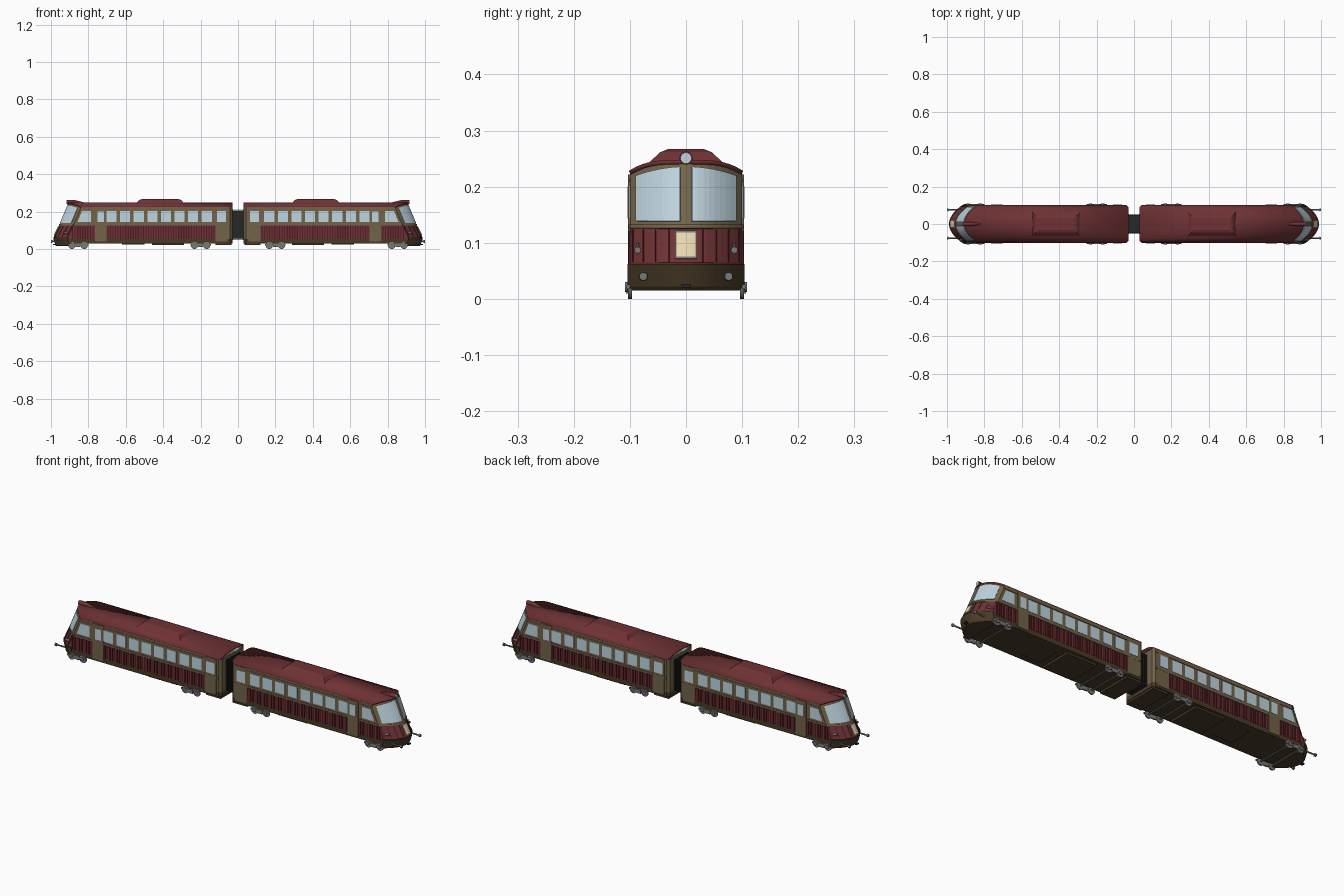
import bpy, bmesh
from mathutils import Matrix, Vector

cube = bpy.data.objects.get("Cube")
if cube:
    bpy.data.objects.remove(cube)


def material(name, r, g, b):
    m = bpy.data.materials.new(name)
    m.use_nodes = True
    m.diffuse_color = (r, g, b, 1)
    m.node_tree.nodes["Principled BSDF"].inputs["Base Color"].default_value = (r, g, b, 1)
    return m


maroon = material("maroon", 0.16, 0.032, 0.035)
dark_red = material("dark red", 0.075, 0.012, 0.015)
brown = material("olive brown", 0.17, 0.125, 0.066)
dark_brown = material("dark brown", 0.065, 0.043, 0.02)
glass = material("pale blue glass", 0.52, 0.66, 0.74)
cream = material("cream", 0.8, 0.67, 0.42)
grey = material("grey metal", 0.19, 0.19, 0.19)
black = material("black rubber", 0.02, 0.02, 0.022)

HALF = 0.1
REAR = 0.03
BULGE = 0.075
STEPS = 16
TS = [-1 + 2 * i / STEPS for i in range(STEPS + 1)]


def roof_z(t):
    return 0.246 - 0.02 * abs(t) ** 3.5


def nose_x(t, z):
    """Front surface: raked in profile, bowed in plan."""
    if z < 0.065:
        x = 0.97 + (z - 0.015) * 0.3
    elif z < 0.125:
        x = 0.985 - (z - 0.065) * 0.5
    else:
        x = 0.955 - (z - 0.125) * 0.42
    return x - BULGE * t * t


def finish(name, bm, mats, both_sides=False, both_cars=True, thick=0, smooth=False):
    me = bpy.data.meshes.new(name)
    if not thick:
        bmesh.ops.recalc_face_normals(bm, faces=bm.faces)
    bm.to_mesh(me)
    bm.free()
    for m in mats:
        me.materials.append(m)
    ob = bpy.data.objects.new(name, me)
    bpy.context.collection.objects.link(ob)
    if thick:
        mod = ob.modifiers.new("thickness", "SOLIDIFY")
        mod.thickness = thick
        mod.offset = -1
    if both_cars or both_sides:
        mod = ob.modifiers.new("mirror", "MIRROR")
        mod.use_axis = (both_cars, both_sides, False)
        mod.use_mirror_merge = False
    if smooth:
        bpy.ops.object.select_all(action="DESELECT")
        ob.select_set(True)
        bpy.context.view_layer.objects.active = ob
        bpy.ops.object.shade_smooth_by_angle()
    return ob


def prism(bm, pts, y0, y1):
    """Extrude an x-z outline between two y positions."""
    a = [bm.verts.new((x, y0, z)) for x, z in pts]
    b = [bm.verts.new((x, y1, z)) for x, z in pts]
    bm.faces.new(a)
    bm.faces.new(b[::-1])
    for i in range(len(pts)):
        j = (i + 1) % len(pts)
        bm.faces.new((a[i], b[i], b[j], a[j]))


def box(bm, x0, x1, y0, y1, z0, z1):
    prism(bm, [(x0, z0), (x1, z0), (x1, z1), (x0, z1)], y0, y1)


def rod(bm, start, end, r1, r2=None, sides=14):
    a, b = Vector(start), Vector(end)
    rot = (b - a).to_track_quat("Z", "Y").to_matrix().to_4x4()
    bmesh.ops.create_cone(bm, cap_ends=True, segments=sides, radius1=r1,
                          radius2=r1 if r2 is None else r2, depth=(b - a).length,
                          matrix=Matrix.Translation((a + b) / 2) @ rot)


def loft(bm, levels, tail, half):
    """Closed shell: tail outline points, then the bowed nose, per level."""
    rings = []
    for lv in levels:
        ring = [(x, -y, lv(1)) for x, y in tail]
        ring += [(nose_x(t, lv(t)), half * t, lv(t)) for t in TS]
        ring += [(x, y, lv(1)) for x, y in reversed(tail)]
        rings.append([bm.verts.new(p) for p in ring])
    n = len(rings[0])
    for lo, hi in zip(rings, rings[1:]):
        for i in range(n):
            j = (i + 1) % n
            bm.faces.new((lo[i], lo[j], hi[j], hi[i]))
    bm.faces.new(rings[0][::-1])
    return rings


def flat(z):
    return lambda t: z


def nose_patch(bm, t0, t1, low, high, off, steps=8):
    """Sheet following the nose between two heights."""
    cols = []
    for i in range(steps + 1):
        t = t0 + (t1 - t0) * i / steps
        cols.append([bm.verts.new((nose_x(t, z) + off, HALF * t, z)) for z in (low(t), high(t))])
    for a, b in zip(cols, cols[1:]):
        bm.faces.new((a[0], b[0], b[1], a[1]))


# Body shell, banded by height
bm = bmesh.new()
levels = [flat(z) for z in (0.03, 0.053, 0.065, 0.125, 0.215)] + [roof_z]
loft(bm, levels, [(REAR, 0.088), (REAR + 0.012, HALF), (0.12, HALF)], HALF)
for f in bm.faces:
    c = f.calc_center_median()
    if c.z < 0.053:
        f.material_index = 2
    elif c.z < 0.125 and c.x > 0.12:
        f.material_index = 1
finish("body", bm, [brown, maroon, dark_brown])

# Roof sheet with overhanging brow
bm = bmesh.new()
rows = []
for t in TS:
    z = roof_z(t) + 0.002
    end = REAR + (0.012 if abs(t) == 1 else 0)
    rows.append([bm.verts.new((x, t * 0.102, z)) for x in (end, nose_x(t, z) + 0.005)])
for a, b in zip(rows, rows[1:]):
    bm.faces.new((a[0], a[1], b[1], b[0]))
finish("roof", bm, [maroon], thick=0.008, smooth=True)

# Raised roof housing
bm = bmesh.new()
lower = [bm.verts.new((x, y, 0.242)) for x, y in ((0.285, -0.067), (0.547, -0.067), (0.547, 0.067), (0.285, 0.067))]
upper = [bm.verts.new((x, y, 0.267)) for x, y in ((0.31, -0.04), (0.522, -0.04), (0.522, 0.04), (0.31, 0.04))]
bm.faces.new(upper)
for i in range(4):
    j = (i + 1) % 4
    bm.faces.new((lower[i], lower[j], upper[j], upper[i]))
bmesh.ops.bevel(bm, geom=[e for e in bm.edges if all(v in upper for v in e.verts)],
                offset=0.008, segments=1, affect="EDGES")
finish("roof_housing", bm, [maroon])

# Front bumper apron
bm = bmesh.new()
rings = loft(bm, [flat(0.015), flat(0.022), flat(0.062)], [(0.885, 0.104)], 0.104)
bm.faces.new(rings[-1])
for v in bm.verts:
    v.co.x += 0.005 if v.co.z > 0.02 else 0
finish("front_apron", bm, [dark_brown])

# Windscreen panes, nose panel and its frame
bm = bmesh.new()
nose_patch(bm, 0.11, 0.9, flat(0.139), lambda t: 0.236 - 0.02 * t * t, 0.004)
finish("windscreen", bm, [glass], both_sides=True, thick=0.006)
bm = bmesh.new()
nose_patch(bm, -0.2, 0.2, flat(0.072), flat(0.122), 0.003)
finish("nose_panel_frame", bm, [grey], thick=0.006)
bm = bmesh.new()
nose_patch(bm, -0.165, 0.165, flat(0.076), flat(0.118), 0.005)
finish("nose_panel", bm, [cream], thick=0.006)
bm = bmesh.new()
nose_patch(bm, -1, 1, flat(0.126), flat(0.133), 0.004, STEPS)
finish("nose_belt", bm, [brown], thick=0.006)
bm = bmesh.new()
for t in (0.3, 0.54, 0.76, 0.95):
    nose_patch(bm, t, t + 0.02, flat(0.066), flat(0.124), 0.002, 1)
finish("nose_seams", bm, [dark_red], both_sides=True, thick=0.004)

# Ribs on the lower side panels
bm = bmesh.new()
x = 0.125
while x < 0.885:
    if not 0.695 < x < 0.768:
        box(bm, x, x + 0.006, 0.098, 0.1025, 0.054, 0.122)
    x += 0.0135
finish("side_ribs", bm, [dark_red], both_sides=True)

# Side trims and doors
bm = bmesh.new()
box(bm, 0.045, 0.878, 0.098, 0.1025, 0.125, 0.133)
box(bm, 0.045, 0.845, 0.098, 0.102, 0.208, 0.214)
box(bm, 0.703, 0.765, 0.098, 0.103, 0.04, 0.222)
box(bm, 0.055, 0.12, 0.098, 0.102, 0.04, 0.222)
finish("doors_and_trims", bm, [brown], both_sides=True)

# Side windows
bm = bmesh.new()
for i in range(8):
    x = 0.14 + 0.0727 * i
    box(bm, x, x + 0.054, 0.098, 0.1015, 0.143, 0.202)
box(bm, 0.716, 0.751, 0.098, 0.1045, 0.143, 0.2)
box(bm, 0.064, 0.112, 0.098, 0.1035, 0.143, 0.202)
prism(bm, [(0.785, 0.143), (0.858, 0.143), (0.835, 0.202), (0.785, 0.202)], 0.098, 0.1015)
finish("side_windows", bm, [glass], both_sides=True)

# Roof headlamp with tapered fairing
bm = bmesh.new()
rod(bm, (0.82, 0, 0.243), (0.88, 0, 0.251), 0.005, 0.012)
rod(bm, (0.88, 0, 0.251), (0.913, 0, 0.251), 0.012)
finish("headlamp_case", bm, [maroon], smooth=True)
bm = bmesh.new()
rod(bm, (0.91, 0, 0.251), (0.916, 0, 0.251), 0.01)
finish("headlamp_lens", bm, [glass])

# Marker lamps and buffers
bm = bmesh.new()
rod(bm, (0.9, 0.086, 0.087), (0.93, 0.086, 0.087), 0.006)
rod(bm, (0.92, 0.086, 0.078), (0.92, 0.086, 0.1), 0.002)
rod(bm, (0.92, 0.076, 0.04), (0.993, 0.076, 0.04), 0.004)
rod(bm, (0.992, 0.076, 0.04), (1.0, 0.076, 0.04), 0.0085, 0.007)
finish("lamps_and_buffers", bm, [grey], both_sides=True, smooth=True)
bm = bmesh.new()
box(bm, 0.96, 0.99, -0.008, 0.008, 0.02, 0.027)
finish("coupling", bm, [black])

# Underfloor equipment and rear skirt
bm = bmesh.new()
box(bm, 0.29, 0.46, -0.085, 0.085, 0.02, 0.032)
box(bm, 0.5, 0.62, -0.06, 0.06, 0.024, 0.032)
box(bm, REAR + 0.004, 0.12, -0.094, 0.094, 0.02, 0.032)
finish("underfloor", bm, [dark_brown])

# Bogies
bm = bmesh.new()
for centre in (0.2, 0.855):
    for dx in (-0.033, 0.033):
        x = centre + dx
        rod(bm, (x, 0.096, 0.019), (x, 0.103, 0.019), 0.019, sides=18)
        rod(bm, (x, 0.1, 0.021), (x, 0.109, 0.021), 0.009)
        rod(bm, (x, -0.001, 0.019), (x, 0.1, 0.019), 0.004, sides=8)
    box(bm, centre - 0.055, centre + 0.055, 0.1, 0.106, 0.018, 0.026)
    box(bm, centre - 0.014, centre + 0.014, 0.1, 0.107, 0.01, 0.03)
finish("bogies", bm, [grey], both_sides=True, smooth=True)

# Pleated gangway between the cars
bm = bmesh.new()
box(bm, -0.034, 0.034, -0.047, 0.047, 0.055, 0.203)
for i in range(6):
    x = -0.028 + 0.0112 * i
    box(bm, x - 0.003, x + 0.003, -0.054, 0.054, 0.048, 0.21)
finish("gangway", bm, [black], both_cars=False)
